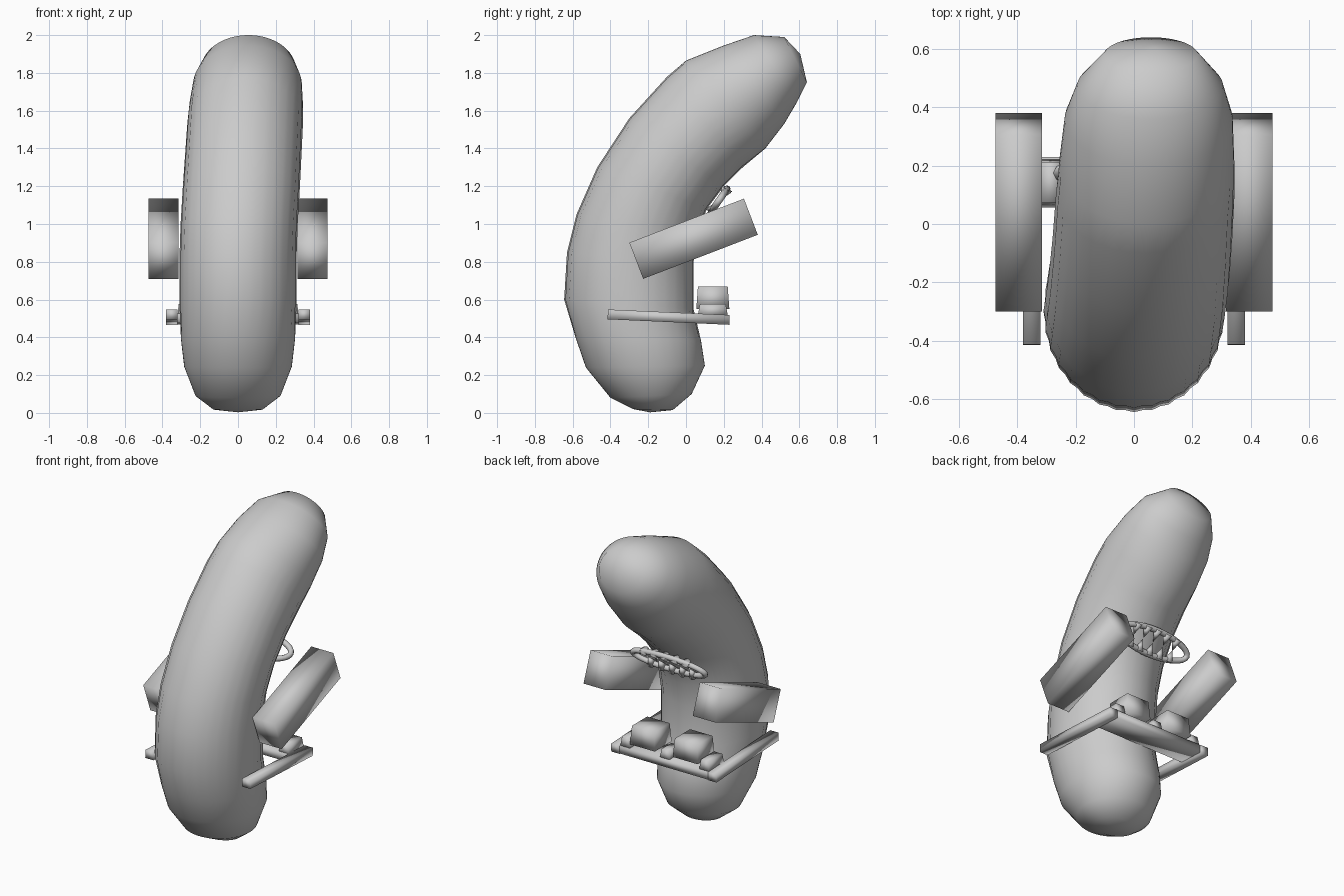
import bpy, bmesh, math
from mathutils import Vector, Matrix

if "Cube" in bpy.data.objects:
    bpy.data.objects.remove(bpy.data.objects["Cube"])

grey = bpy.data.materials.new("plain_grey")
grey.use_nodes = True
COLOUR = (0.6, 0.6, 0.6, 1)
grey.diffuse_color = COLOUR
grey.node_tree.nodes["Principled BSDF"].inputs["Base Color"].default_value = COLOUR


def finish(bm, name, smooth=True):
    bmesh.ops.recalc_face_normals(bm, faces=bm.faces)
    for f in bm.faces:
        f.smooth = smooth
    mesh = bpy.data.meshes.new(name)
    bm.to_mesh(mesh)
    bm.free()
    mesh.materials.append(grey)
    obj = bpy.data.objects.new(name, mesh)
    bpy.context.collection.objects.link(obj)
    return obj


def box(name, centre, size, tilt=0.0, top=1.0):
    bm = bmesh.new()
    bmesh.ops.create_cube(bm, size=1)
    for v in bm.verts:
        if v.co.z > 0:
            v.co.x *= top
            v.co.y *= top
    m = Matrix.Translation(centre) @ Matrix.Rotation(math.radians(tilt), 4, 'X') @ Matrix.Diagonal((*size, 1))
    bmesh.ops.transform(bm, matrix=m, verts=bm.verts)
    return finish(bm, name)


# Bent body: front edge (y, z), back edge (y, z), half width
rings = [
    (-.28, .02, -.07, .015, .13), (-.40, .08, .03, .10, .225),
    (-.53, .24, .10, .25, .285), (-.585, .40, .08, .38, .302),
    (-.645, .60, .04, .55, .31), (-.63, .85, .04, .80, .31),
    (-.58, 1.05, .06, .95, .31), (-.47, 1.30, .11, 1.08, .31),
    (-.30, 1.56, .20, 1.20, .308), (-.10, 1.78, .30, 1.30, .306),
    (.0, 1.865, .42, 1.40, .30), (.20, 1.945, .52, 1.53, .288),
    (.36, 2.0, .585, 1.64, .25), (.52, 1.99, .64, 1.75, .16),
]
SIDES = 64
bm = bmesh.new()
loops = []
for i, (fy, fz, by, bz, w) in enumerate(rings):
    front, back = Vector((0, fy, fz)), Vector((0, by, bz))
    mid, half = (front + back) / 2, (front - back) / 2
    lean = max(0, mid.z - .9) * .06
    loop = []
    for k in range(SIDES):
        a = math.tau * k / SIDES
        # shallow ridges on the middle of the body
        r = .984 if 4 <= i <= 9 and k % 2 else 1
        loop.append(bm.verts.new(mid + half * math.cos(a) * r + Vector((lean + w * r * math.sin(a), 0, 0))))
    loops.append(loop)
for lo, hi in zip(loops, loops[1:]):
    for k in range(SIDES):
        n = (k + 1) % SIDES
        bm.faces.new((lo[k], lo[n], hi[n], hi[k]))
for loop, tip in ((loops[0], (0, -.19, .003)), (loops[-1], (.07, .605, 1.90))):
    cap = bm.verts.new(tip)
    for k in range(SIDES):
        bm.faces.new((loop[k], loop[(k + 1) % SIDES], cap))
finish(bm, "body")

# Arms, side rods and small blocks, mirrored left and right
for side, s in (("left", 1), ("right", -1)):
    box(side + "_arm", (s * .395, .04, .922), (.16, .65, .205), 21)
    box(side + "_rod", (s * .35, -.092, .507), (.06, .645, .052), -2.6)
    box(side + "_large_block", (s * .155, .142, .61), (.18, .175, .12), 0, .9)
    box(side + "_small_block", (s * .285, .142, .545), (.07, .16, .065), 0, .85)
box("middle_block", (0, .16, .54), (.07, .12, .06), 0, .85)
box("tray", (0, .143, .497), (.66, .17, .05), -2.6)

# Mouth ring lying along the body surface
mouth = Matrix.Translation((0, .175, 1.125)) @ Matrix.Rotation(math.radians(55), 4, 'X')
RX, RY, TUBE, N, M = .26, .075, .018, 32, 8
bm = bmesh.new()
grid = []
for i in range(N):
    a = math.tau * i / N
    out = Vector((math.cos(a) * RY, math.sin(a) * RX, 0)).normalized()
    base = Vector((RX * math.cos(a), RY * math.sin(a), 0))
    grid.append([bm.verts.new(mouth @ (base + out * TUBE * math.cos(b) + Vector((0, 0, TUBE * math.sin(b)))))
                 for b in (math.tau * j / M for j in range(M))])
for i in range(N):
    for j in range(M):
        p, q = grid[i], grid[(i + 1) % N]
        bm.faces.new((p[j], q[j], q[(j + 1) % M], p[(j + 1) % M]))
finish(bm, "mouth_ring")

# Two rows of pointed teeth inside the ring
for row, s in (("lower", -1), ("upper", 1)):
    for k in range(-2, 3):
        x = k * .075
        y = s * RY * math.sqrt(1 - (x / RX) ** 2)
        bm = bmesh.new()
        bmesh.ops.create_cone(bm, cap_ends=True, segments=10, radius1=.03, radius2=0, depth=.075)
        m = mouth @ Matrix.Translation((x, y * .55, 0)) @ Matrix.Rotation(math.radians(90 * s), 4, 'X')
        bmesh.ops.transform(bm, matrix=m, verts=bm.verts)
        finish(bm, f"{row}_tooth_{k + 3}")
